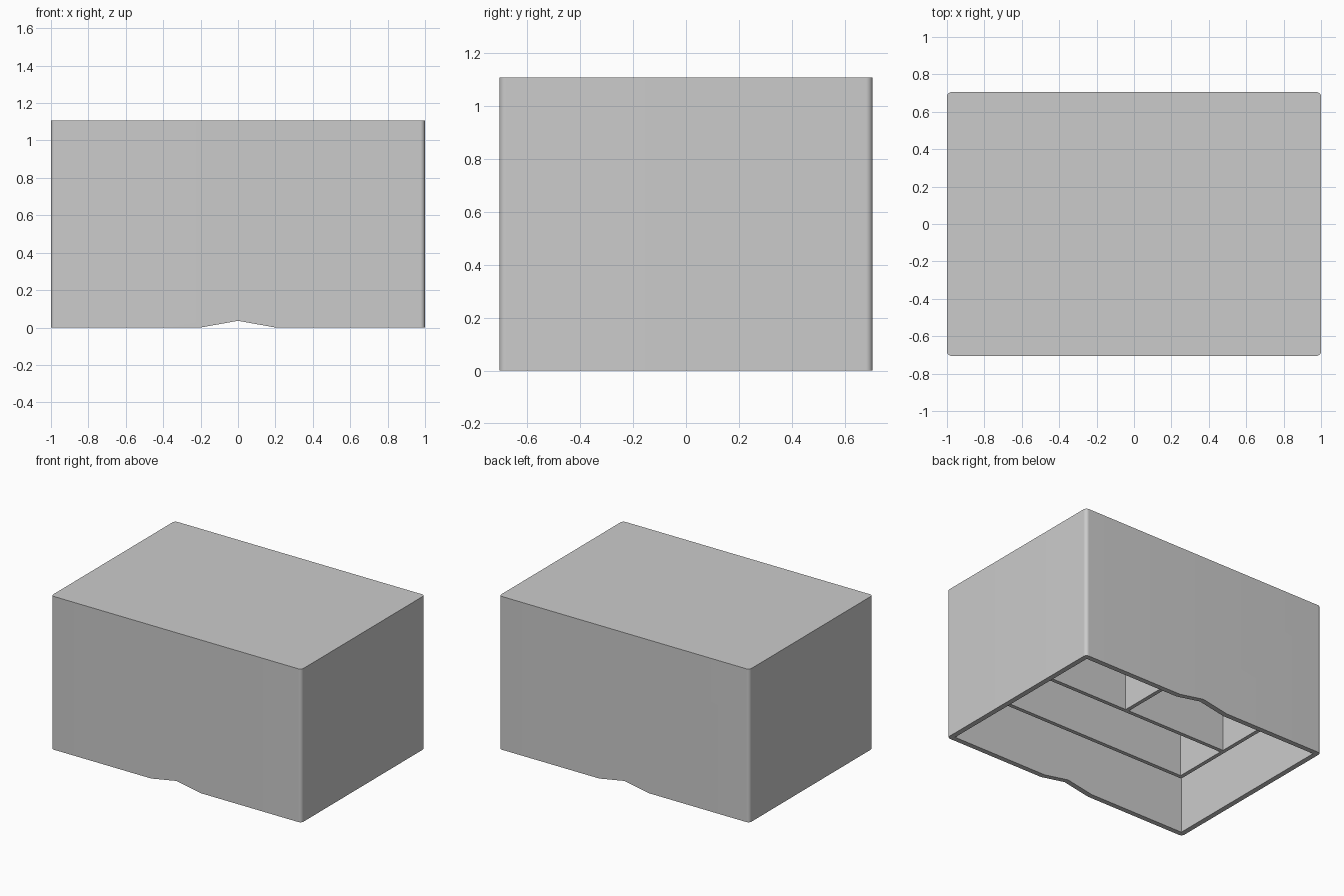
import bpy
import bmesh

LENGTH, DEPTH, HEIGHT = 2.0, 1.41, 1.107
WALL, TOP, RIB, RAISE = 0.037, 0.037, 0.028, 0.04

cube = bpy.data.objects.get("Cube")
if cube:
    bpy.data.objects.remove(cube, do_unlink=True)

grey = bpy.data.materials.new("plain_grey")
grey.use_nodes = True
grey.diffuse_color = (0.6, 0.6, 0.6, 1)
grey.node_tree.nodes["Principled BSDF"].inputs["Base Color"].default_value = (0.6, 0.6, 0.6, 1)


def finish(name, bm):
    bmesh.ops.recalc_face_normals(bm, faces=bm.faces)
    mesh = bpy.data.meshes.new(name)
    bm.to_mesh(mesh)
    bm.free()
    mesh.materials.append(grey)
    obj = bpy.data.objects.new(name, mesh)
    bpy.context.collection.objects.link(obj)
    return obj


def box(name, x, y, z, corner=0):
    """Box between (low, high) limits, with optional rounded upright edges."""
    bm = bmesh.new()
    bmesh.ops.create_cube(bm, size=1)
    for v in bm.verts:
        v.co = [lim[0] if c < 0 else lim[1] for c, lim in zip(v.co, (x, y, z))]
    if corner:
        upright = [e for e in bm.edges if abs(e.verts[0].co.z - e.verts[1].co.z) > 0.1]
        bmesh.ops.bevel(bm, geom=upright, offset=corner, segments=16,
                        profile=0.5, affect='EDGES')
    return finish(name, bm)


def cut(target, cutter):
    cutter.hide_render = True
    mod = target.modifiers.new("cut", 'BOOLEAN')
    mod.operation, mod.solver, mod.object = 'DIFFERENCE', 'EXACT', cutter
    bpy.context.view_layer.objects.active = target
    bpy.ops.object.modifier_apply(modifier=mod.name)
    bpy.data.objects.remove(cutter, do_unlink=True)


# Outer shell, hollow and open underneath
hx, hy = LENGTH / 2, DEPTH / 2
ix, iy, ceiling = hx - WALL, hy - WALL, HEIGHT - TOP
shell = box("box_shell", (-hx, hx), (-hy, hy), (0, HEIGHT), corner=0.025)
cut(shell, box("cavity_cutter", (-ix, ix), (-iy, iy), (-0.1, ceiling)))

# Shallow thumb notches in the rims of the front and back walls
bm = bmesh.new()
tri = bm.faces.new([bm.verts.new((x, -1, z)) for x, z in
                    ((-0.3, -0.018), (0.3, -0.018), (0, 0.036))])
sweep = bmesh.ops.extrude_face_region(bm, geom=[tri])["geom"]
for v in sweep:
    if isinstance(v, bmesh.types.BMVert):
        v.co.y = 1
cut(shell, finish("notch_cutter", bm))

# Inner dividers, set back from the rim and buried slightly in walls and ceiling
cross_x, short_x, back_y, front_y = -0.544, 0.285, 0.258, -0.172
h, sink = RIB / 2, 0.01
z = (RAISE, ceiling + sink)
for name, y in (("back_long_divider", back_y), ("front_long_divider", front_y)):
    box(name, (cross_x, ix + sink), (y - h, y + h), z)
box("cross_divider", (cross_x - h, cross_x + h), (front_y - h, iy + sink), z)
box("short_divider", (short_x - h, short_x + h), (back_y, iy + sink), z)

# Smooth only the rounded corners
bpy.ops.object.select_all(action='DESELECT')
shell.select_set(True)
bpy.context.view_layer.objects.active = shell
bpy.ops.object.shade_smooth_by_angle(angle=0.6)
